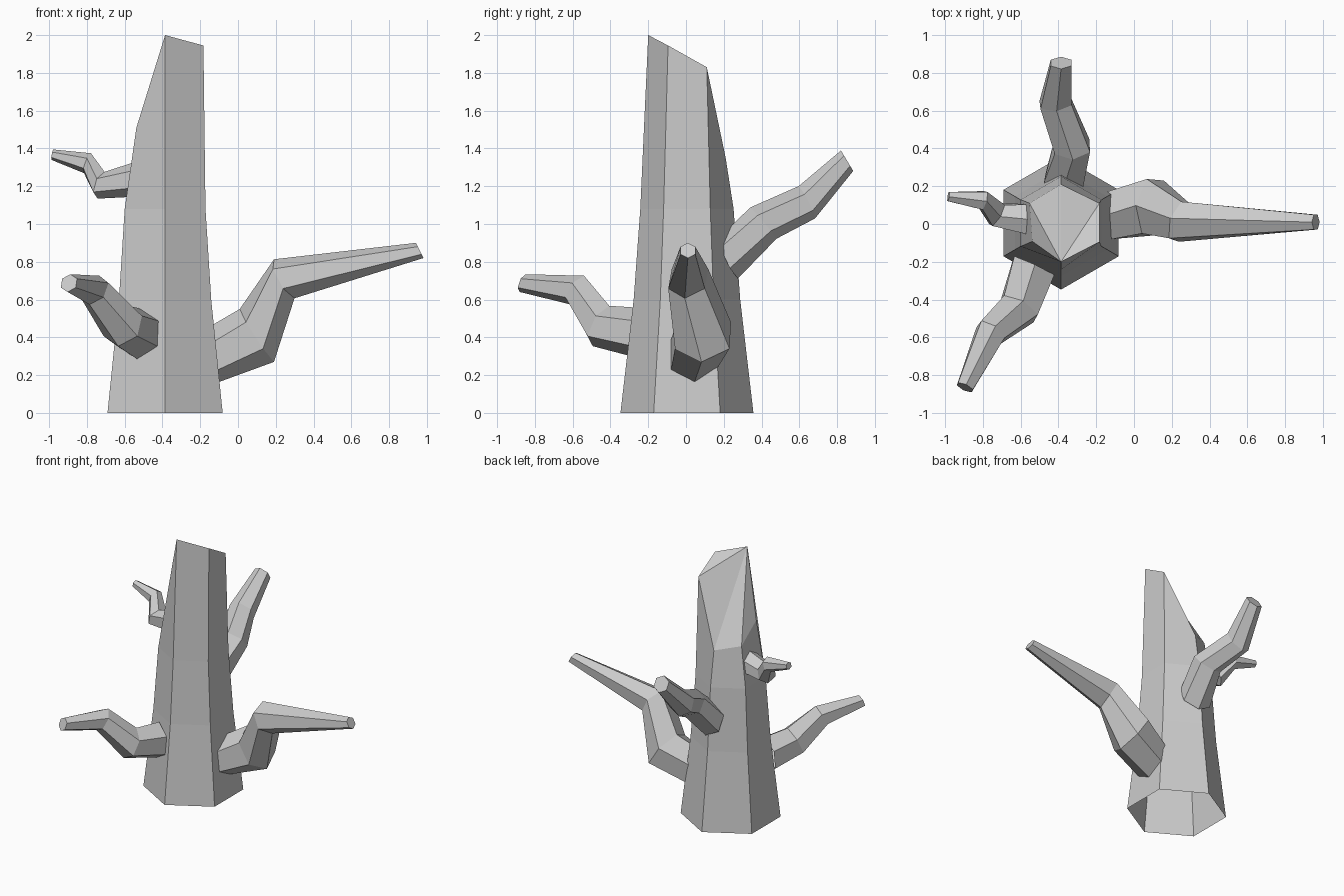
import bpy
from math import sin, cos, pi, radians
from mathutils import Vector

if "Cube" in bpy.data.objects:
    bpy.data.objects.remove(bpy.data.objects["Cube"])

CX, CY = -0.386, 0.005   # trunk axis


def make_object(name, verts, faces):
    me = bpy.data.meshes.new(name)
    me.from_pydata([tuple(v) for v in verts], [], faces)
    me.update()
    ob = bpy.data.objects.new(name, me)
    bpy.context.collection.objects.link(ob)
    return ob


def side_faces(rings):
    """Quads joining consecutive hexagonal rings."""
    return [(6*r + i, 6*r + (i+1) % 6, 6*r + 6 + (i+1) % 6, 6*r + 6 + i)
            for r in range(rings - 1) for i in range(6)]


# Trunk: hexagonal taper, open underneath, with a slanted broken top
verts = []
for z, r in ((0, 0.352), (0.6, 0.282), (1.08, 0.247)):
    for i in range(6):
        a = -pi/2 + i*pi/3
        verts.append((CX + r*cos(a), CY + r*sin(a), z))
verts += [(-0.386, -0.20, 2.0), (-0.183, -0.095, 1.945), (-0.183, 0.11, 1.83),
          (-0.386, 0.21, 1.35), (-0.553, 0.11, 1.39), (-0.538, -0.092, 1.51)]
cap = [(18, 18 + i, 19 + i) for i in range(1, 5)]
make_object("trunk", verts, side_faces(4) + cap)


# Branches: bent hexagonal tubes, each ring = (centre, radius, yaw, pitch)
def branch(name, rings):
    verts = []
    for centre, r, yaw, pitch in rings:
        y, p = radians(yaw), radians(pitch)
        side = Vector((-sin(y), cos(y), 0))
        up = Vector((-sin(p)*cos(y), -sin(p)*sin(y), cos(p)))
        for i in range(6):
            a = i*pi/3
            verts.append(Vector(centre) + r*(cos(a)*up - sin(a)*side))
    n = len(rings)
    faces = [f[::-1] for f in side_faces(n)]
    faces.append(tuple(6*(n-1) + i for i in reversed(range(6))))
    make_object(name, verts, faces)


branch("right_branch", [
    ((-0.16, 0.035, 0.29), 0.14, 10, 25),
    ((0.10, 0.09, 0.41), 0.167, -5, 33),
    ((0.245, 0.012, 0.71), 0.118, -19, 29),
    ((0.962, 0.01, 0.86), 0.045, 0, 27)])
branch("back_branch", [
    ((-0.37, 0.225, 0.82), 0.12, 80, 25),
    ((-0.328, 0.41, 1.005), 0.108, 93, 40),
    ((-0.415, 0.64, 1.115), 0.096, 97, 27),
    ((-0.386, 0.853, 1.335), 0.063, 90, 31)])
branch("front_branch", [
    ((-0.53, -0.225, 0.42), 0.135, -115, 5),
    ((-0.61, -0.45, 0.46), 0.118, -119, 25),
    ((-0.76, -0.575, 0.65), 0.088, -127, 30),
    ((-0.895, -0.865, 0.687), 0.05, -115, 20)])
branch("left_branch", [
    ((-0.56, 0.025, 1.235), 0.092, 175, 5),
    ((-0.725, 0.05, 1.205), 0.074, 150, 17),
    ((-0.797, 0.125, 1.322), 0.056, 165, 20),
    ((-0.983, 0.145, 1.367), 0.028, 172, 10)])
